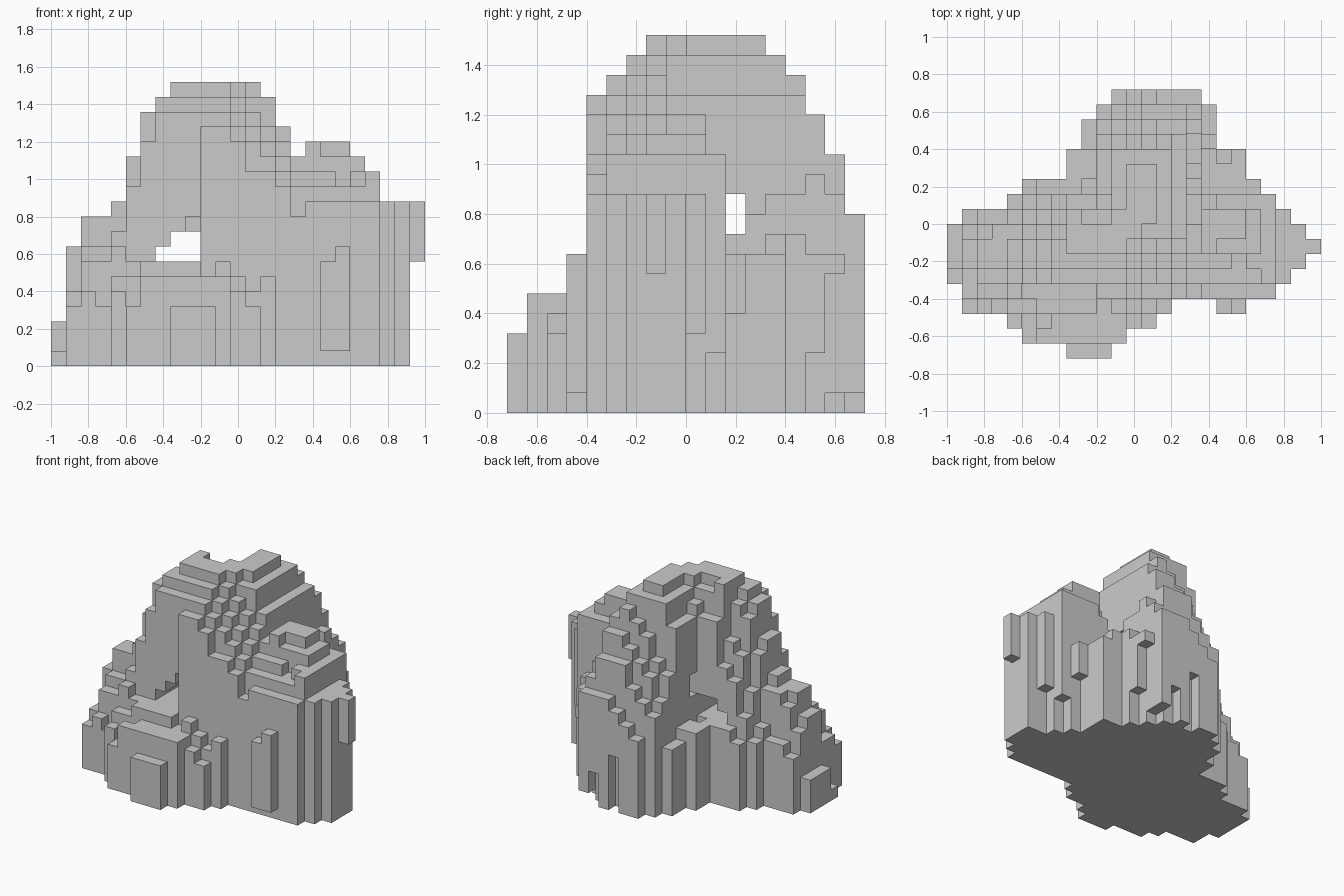
import bpy, bmesh, random

if "Cube" in bpy.data.objects:
    bpy.data.objects.remove(bpy.data.objects["Cube"])

random.seed(4)
U = 0.08                      # block size
NX, NY = 25, 18

# Outline of the crag: footprint rows per x, skyline from the front and the side
Y_MIN = [5, 3, 3, 3, 2, 1, 1, 1, 0, 0, 0, 1, 2, 2, 3, 4, 4, 4, 3, 3, 4, 4, 5, 6, 7]
Y_MAX = [9, 10, 10, 10, 11, 12, 12, 12, 14, 16, 17, 18, 18, 18, 18, 18, 18, 17,
         14, 14, 12, 11, 10, 9, 8]
SKY_X = [3, 8, 10, 10, 11, 14, 17, 18] + [19] * 6 + [18, 16, 14, 15, 15, 15, 14, 13, 11, 11, 11]
SKY_Y = [4, 6, 6, 8, 16, 17, 18] + [19] * 6 + [18, 17, 15, 13, 10]


def main_height(i, j, x, y, sky):
    """Main peak (an L-shaped ridge), left wing and front apron."""
    h = sky - 1.6 * max(0, -0.2 - y)                      # front face
    h = min(h, 1.56 - 1.1 * max(0, x - y - 0.04))         # right front flank
    h = min(h, 1.56 - 2.0 * max(0, x - 0.08))             # right flank
    if y > 0 and x > 0.28:                                # cleft beside the shoulder
        h = min(h, 0.88)
    d = min(-0.04 - x, y)                                 # bowl inside the L
    bowl = 1.56 - 2.2 * max(0, d) if d < 0.18 else 0.0
    back = min(bowl, 1.56 - 2.6 * max(0, y - x - 0.5))
    shelf = 0.56 - 0.6 * max(0, y - x - 0.6)              # shelf below the cliff
    if x < -0.36:                                         # back of the left wing
        back = min(back, sky - 2.4 * max(0, y + 0.08))
    if y > 0.4:                                           # back buttress
        back = min(back, SKY_Y[j] * U - 1.3 * max(0, 0.12 - x))
    h = min(h, max(back, shelf))
    if y > 0.16 and x > 0.24:                             # cliff on the right of the back ridge
        h = min(h, max(1.28 - 5 * (x - 0.24), 0.64))
    if -0.6 < x < -0.2 and y < -0.32:                     # ledge in front of the arch
        h = min(h, 0.56)
    if y < -0.4:                                          # apron
        h = min(h, SKY_Y[j] * U - 0.6 * max(0, abs(x + 0.24) - 0.12), 0.56)
    return h


def shoulder_height(i, j, x, y, sky):
    """Lower block on the right."""
    if y > 0.16:
        return 0.64
    if y < -0.4:
        return 0.56 if i == 18 else 0.64
    h = min(sky, 0.88 + 1.0 * max(0, y + 0.36))
    return min(h, 1.04) if y > 0.08 else h


def column_height(i, j):
    x, y = (i - 12) * U, (j - 8.5) * U
    sky = min(SKY_X[i], SKY_Y[j])
    f = shoulder_height if (x > 0.34 and y < 0.4) else main_height
    h = round(f(i, j, x, y, SKY_X[i] * U) / U)
    if h < sky and random.random() < 0.2:                 # rough, broken tops
        h += random.choice((-1, 1))
    return max(1, min(h, sky))


# Solid columns
blocks = set()
for i in range(NX):
    for j in range(Y_MIN[i], Y_MAX[i]):
        for k in range(column_height(i, j)):
            blocks.add((i, j, k))


def carve(xs, ys, zs):
    for i in range(*xs):
        for j in range(*ys):
            for k in range(*zs):
                blocks.discard((i, j, k))


carve((7, 8), (0, NY), (7, 8))          # arch, front to back
carve((8, 10), (0, NY), (7, 9))
carve((9, 10), (4, 6), (9, 10))
carve((0, NX), (11, 12), (9, 11))       # slot, side to side
carve((24, 25), (0, NY), (0, 7))        # overhangs on the right end
carve((20, 21), (11, 12), (0, 5))
carve((22, 23), (9, 10), (0, 4))
carve((21, 22), (10, 11), (0, 3))
carve((18, 20), (3, 4), (0, 1))
carve((17, 18), (16, 17), (0, 7))       # overhangs on the back buttress
carve((17, 18), (15, 16), (0, 3))
carve((16, 17), (17, 18), (0, 1))
carve((15, 16), (17, 18), (0, 3))
carve((13, 14), (17, 18), (0, 5))
carve((16, 17), (16, 17), (0, 1))

# Skin of the blocks
SIDES = [((1, 0, 0), [(1, 0, 0), (1, 1, 0), (1, 1, 1), (1, 0, 1)]),
         ((-1, 0, 0), [(0, 0, 0), (0, 0, 1), (0, 1, 1), (0, 1, 0)]),
         ((0, 1, 0), [(0, 1, 0), (0, 1, 1), (1, 1, 1), (1, 1, 0)]),
         ((0, -1, 0), [(0, 0, 0), (1, 0, 0), (1, 0, 1), (0, 0, 1)]),
         ((0, 0, 1), [(0, 0, 1), (1, 0, 1), (1, 1, 1), (0, 1, 1)]),
         ((0, 0, -1), [(0, 0, 0), (0, 1, 0), (1, 1, 0), (1, 0, 0)])]
bm = bmesh.new()
verts = {}


def vert(p):
    if p not in verts:
        verts[p] = bm.verts.new(((p[0] - NX / 2) * U, (p[1] - NY / 2) * U, p[2] * U))
    return verts[p]


for b in sorted(blocks):
    for n, corners in SIDES:
        if tuple(b[a] + n[a] for a in range(3)) not in blocks:
            bm.faces.new([vert(tuple(b[a] + c[a] for a in range(3))) for c in corners])

mesh = bpy.data.meshes.new("rock_crag")
bm.to_mesh(mesh)
bm.free()
rock = bpy.data.objects.new("rock_crag", mesh)
bpy.context.collection.objects.link(rock)
